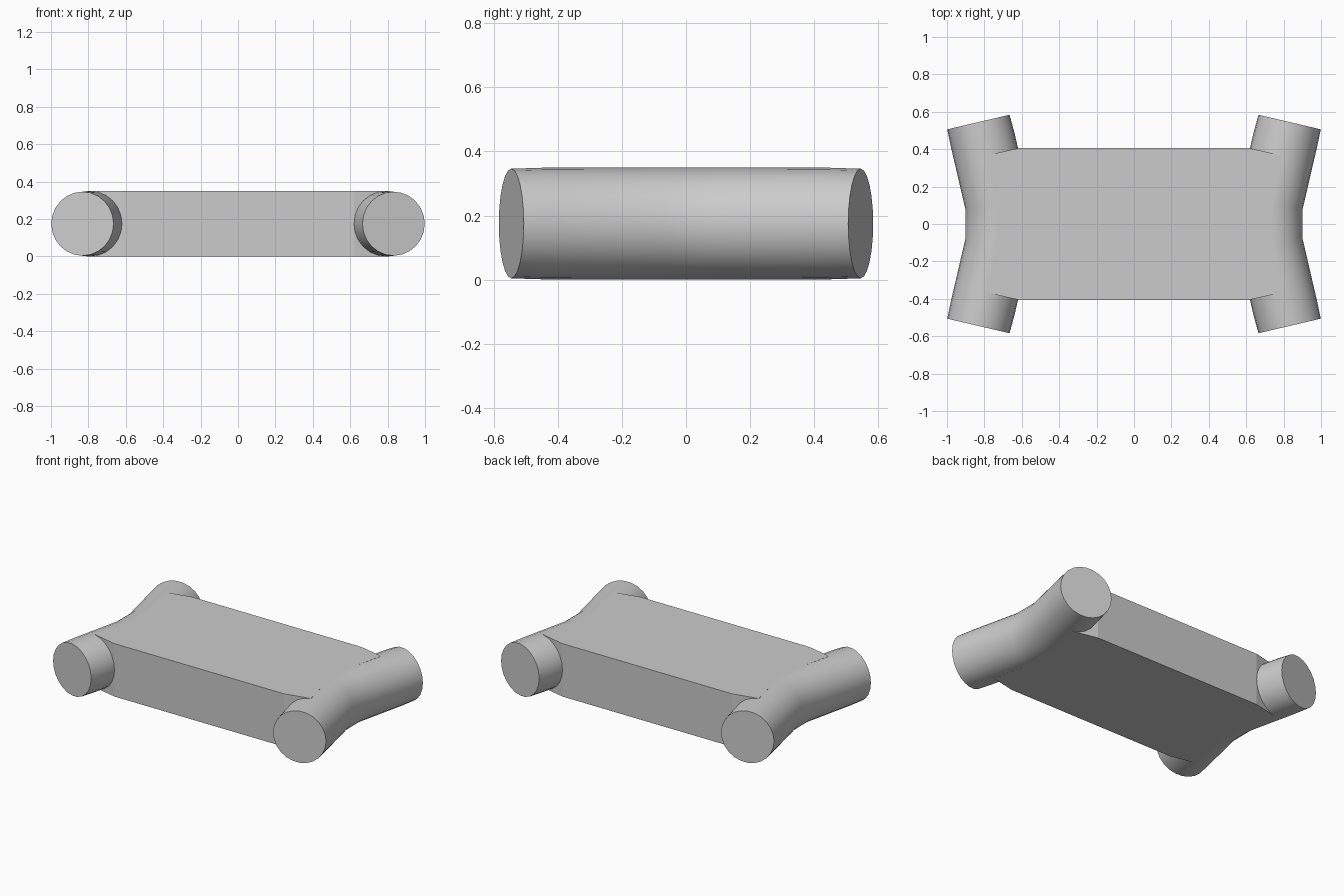
import bpy, bmesh, math
from mathutils import Vector

cube = bpy.data.objects.get("Cube")
if cube:
    bpy.data.objects.remove(cube, do_unlink=True)

MID_Z = 0.175
SIDES = 24
BEND = math.atan2(0.104, 0.445)

grey = bpy.data.materials.new("light grey")
grey.use_nodes = True
colour = (0.6, 0.6, 0.6, 1)
grey.diffuse_color = colour
grey.node_tree.nodes["Principled BSDF"].inputs["Base Color"].default_value = colour


def finish(bm, name):
    bmesh.ops.recalc_face_normals(bm, faces=bm.faces)
    mesh = bpy.data.meshes.new(name)
    bm.to_mesh(mesh)
    bm.free()
    mesh.materials.append(grey)
    obj = bpy.data.objects.new(name, mesh)
    bpy.context.collection.objects.link(obj)
    return obj


def bent_tube(name, side):
    # Half path: centre x, centre y, ring tilt, radius; mirrored front to back
    half = [(0.728, 0.10, BEND / 2, 0.175),
            (0.809, 0.45, BEND, 0.174),
            (0.832, 0.545, BEND, 0.171)]
    path = [(x, -y, -a, r) for x, y, a, r in reversed(half)] + half
    bm = bmesh.new()
    rings = []
    for x, y, tilt, r in path:
        ring = []
        for i in range(SIDES):
            t = math.tau * i / SIDES
            across = r * math.cos(t)
            ring.append(bm.verts.new((side * (x + across * math.cos(tilt)),
                                      y - across * math.sin(tilt),
                                      MID_Z + r * math.sin(t))))
        rings.append(ring)
    for a, b in zip(rings, rings[1:]):
        for i in range(SIDES):
            j = (i + 1) % SIDES
            bm.faces.new((a[i], a[j], b[j], b[i]))
    bm.faces.new(rings[0])
    bm.faces.new(rings[-1])
    obj = finish(bm, name)
    bpy.ops.object.select_all(action='DESELECT')
    obj.select_set(True)
    bpy.context.view_layer.objects.active = obj
    bpy.ops.object.shade_smooth_by_angle(angle=math.radians(40))


# Flat slab whose ends run into the tube centre lines
quarter = [(0.728, 0.10), (0.791, 0.367), (0.62, 0.405)]
back = quarter + [(-x, y) for x, y in reversed(quarter)]
outline = back + [(-x, -y) for x, y in back]
bm = bmesh.new()
base = bm.faces.new([bm.verts.new((x, y, 0)) for x, y in outline])
top = bmesh.ops.extrude_face_region(bm, geom=[base], use_keep_orig=True)["geom"]
bmesh.ops.translate(bm, vec=Vector((0, 0, 2 * MID_Z)),
                    verts=[v for v in top if isinstance(v, bmesh.types.BMVert)])
finish(bm, "centre_slab")

# Bent tubes along both ends
bent_tube("left_bent_tube", 1)
bent_tube("right_bent_tube", -1)
